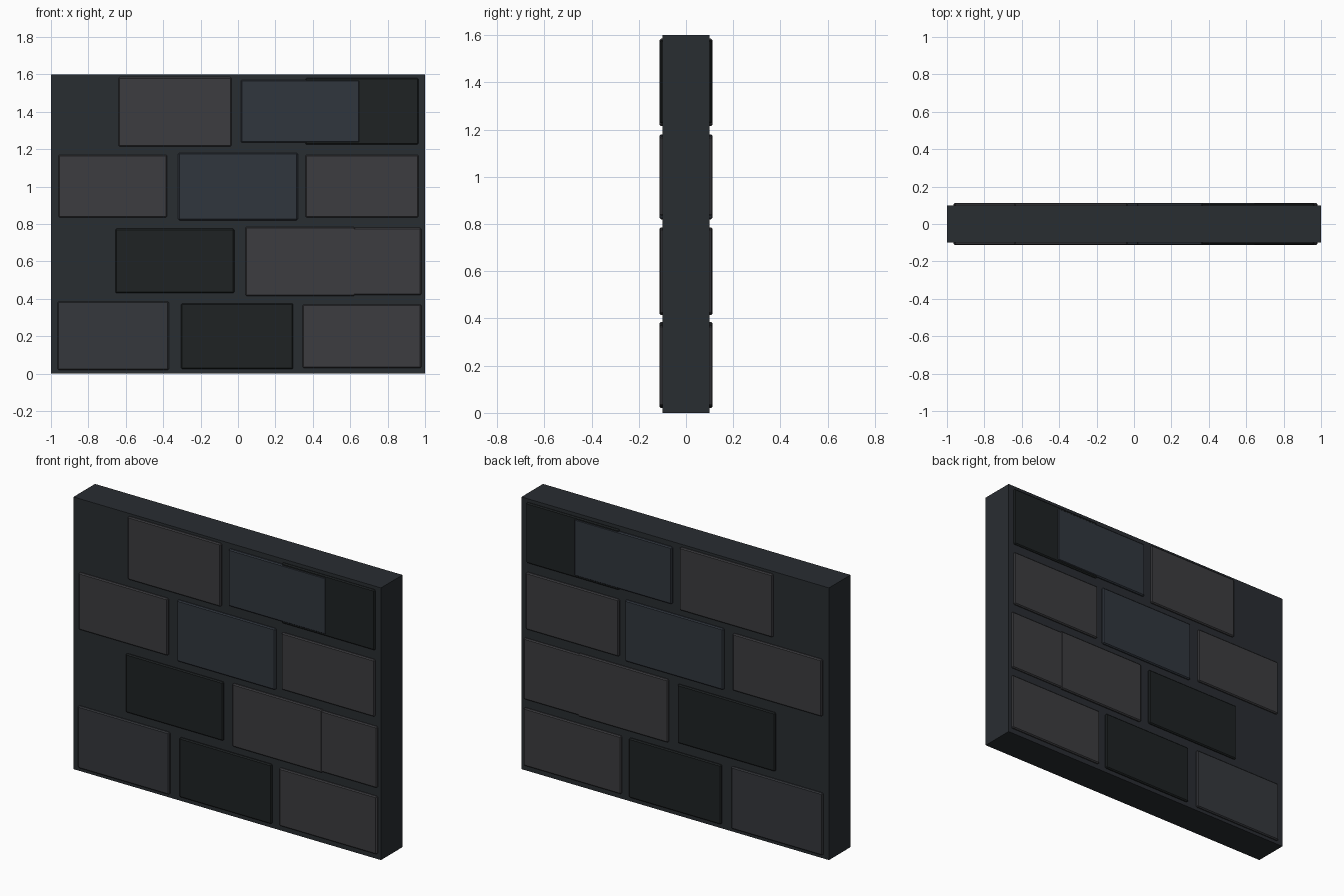
import bpy

if "Cube" in bpy.data.objects:
    bpy.data.objects.remove(bpy.data.objects["Cube"])


def material(name, rgb):
    m = bpy.data.materials.new(name)
    m.diffuse_color = (*rgb, 1)
    m.use_nodes = True
    m.node_tree.nodes["Principled BSDF"].inputs["Base Color"].default_value = m.diffuse_color
    return m


mats = {
    "mortar": material("mortar", (0.022, 0.026, 0.031)),
    "grey": material("grey", (0.045, 0.045, 0.050)),
    "slate": material("slate", (0.036, 0.039, 0.045)),
    "blue": material("blue", (0.030, 0.037, 0.048)),
    "dark": material("dark", (0.013, 0.016, 0.017)),
}


def block(name, x0, x1, z0, z1, half_depth, mat, bevel=0.0):
    bpy.ops.mesh.primitive_cube_add(size=1, location=((x0 + x1) / 2, 0, (z0 + z1) / 2))
    ob = bpy.context.object
    ob.name = name
    ob.scale = (x1 - x0, half_depth * 2, z1 - z0)
    bpy.ops.object.transform_apply(location=False, rotation=False, scale=True)
    ob.data.materials.append(mats[mat])
    if bevel:
        b = ob.modifiers.new("worn_edge", "BEVEL")
        b.width = bevel
        b.segments = 1
    return ob


# Solid wall body
block("wall_core", -1, 1, 0, 1.6, 0.1, "mortar")

# Stones run through the wall and stand proud on both faces
stones = [
    # bottom course
    (-0.965, -0.37, 0.02, 0.385, 0.112, "slate"),
    (-0.305, 0.295, 0.025, 0.375, 0.112, "dark"),
    (0.345, 0.98, 0.03, 0.37, 0.112, "grey"),
    # second course
    (-0.655, -0.02, 0.43, 0.775, 0.111, "dark"),
    (0.04, 0.625, 0.415, 0.785, 0.113, "grey"),
    (0.36, 0.98, 0.42, 0.78, 0.111, "grey"),
    # third course
    (-0.96, -0.38, 0.835, 1.17, 0.112, "grey"),
    (-0.32, 0.32, 0.82, 1.18, 0.112, "blue"),
    (0.36, 0.965, 0.835, 1.17, 0.112, "grey"),
    # top course
    (-0.64, -0.035, 1.215, 1.585, 0.112, "grey"),
    (0.015, 0.65, 1.235, 1.57, 0.113, "blue"),
    (0.36, 0.965, 1.225, 1.58, 0.11, "dark"),
]
for i, s in enumerate(stones):
    block(f"stone_{i + 1}", *s, bevel=0.006)
